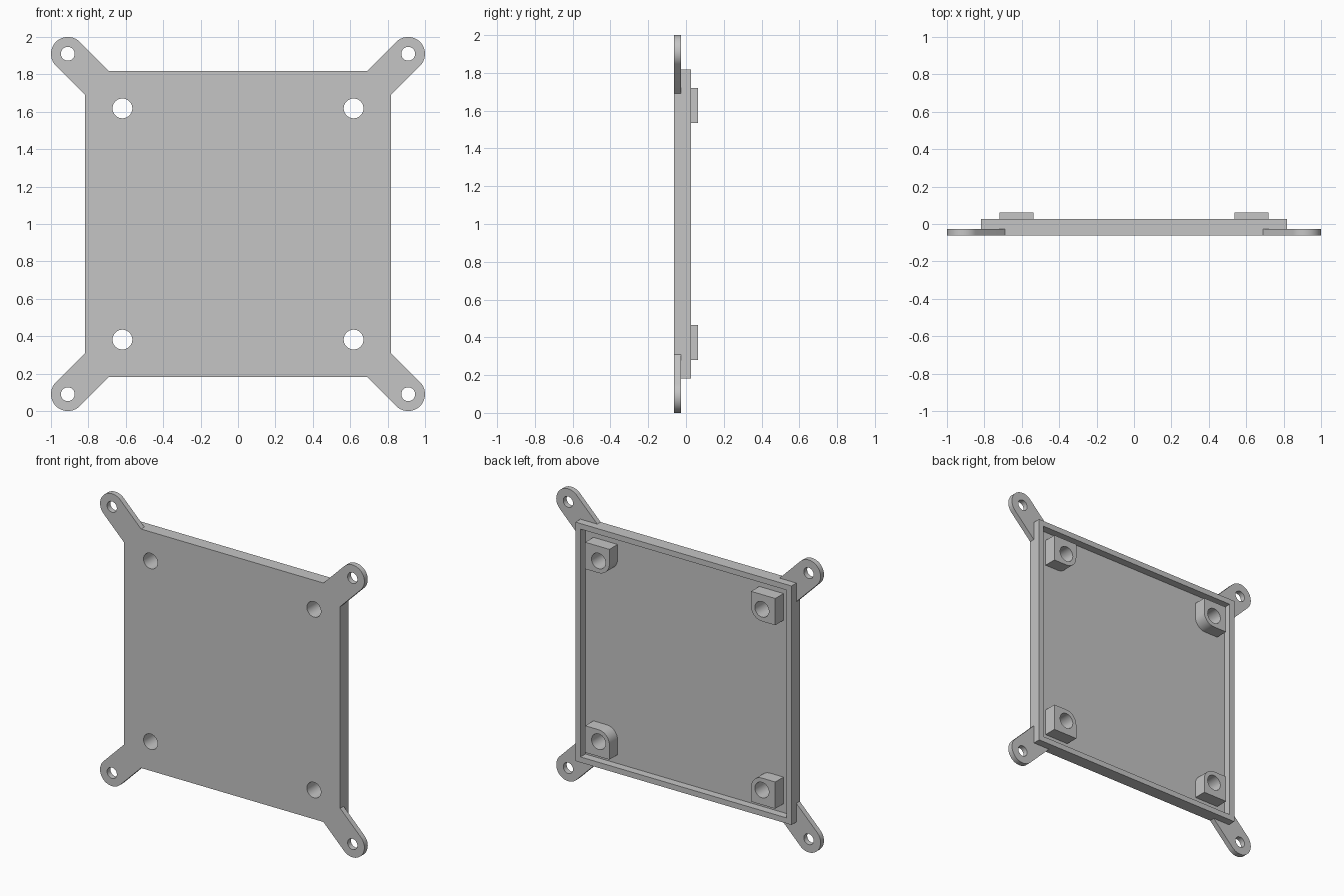
import bpy, bmesh, math

cube = bpy.data.objects.get("Cube")
if cube:
    bpy.data.objects.remove(cube, do_unlink=True)

FRONT, FLOOR, RIM, BACK = -0.0625, -0.026, 0.027, 0.0625
HALF = 0.817          # half side of the square plate
WALL = 0.038          # rim thickness
EAR, EAR_R = 0.91, 0.09
BOSS, BOSS_R = 0.618, 0.082
CORNERS = [(1, 1), (-1, 1), (-1, -1), (1, -1)]

grey = bpy.data.materials.new("light grey")
grey.use_nodes = True
colour = (0.56, 0.56, 0.56, 1)
grey.diffuse_color = colour
grey.node_tree.nodes["Principled BSDF"].inputs["Base Color"].default_value = colour


def arc(cx, cz, r, start, end, steps):
    angles = [math.radians(start + (end - start) * i / steps) for i in range(steps + 1)]
    return [(cx + r * math.cos(a), cz + r * math.sin(a)) for a in angles]


def prism(name, outline, y0, y1):
    """Extrude an x-z outline from y0 to y1, with z measured from the plate centre."""
    bm = bmesh.new()
    face = bm.faces.new([bm.verts.new((x, y0, z + 1)) for x, z in outline])
    moved = bmesh.ops.extrude_face_region(bm, geom=[face])["geom"]
    verts = [v for v in moved if isinstance(v, bmesh.types.BMVert)]
    bmesh.ops.translate(bm, verts=verts, vec=(0, y1 - y0, 0))
    bmesh.ops.recalc_face_normals(bm, faces=bm.faces)
    mesh = bpy.data.meshes.new(name)
    bm.to_mesh(mesh)
    bm.free()
    mesh.materials.append(grey)
    obj = bpy.data.objects.new(name, mesh)
    bpy.context.collection.objects.link(obj)
    return obj


def combine(target, tool, operation):
    """Apply a boolean and discard the tool."""
    bpy.context.view_layer.objects.active = target
    mod = target.modifiers.new(operation, "BOOLEAN")
    mod.operation, mod.solver, mod.object = operation, "EXACT", tool
    bpy.ops.object.modifier_apply(modifier=mod.name)
    bpy.data.objects.remove(tool, do_unlink=True)


def square(h):
    return [(h * sx, h * sz) for sx, sz in CORNERS]


# Flat base with four diagonal rounded ears
notch = HALF - EAR_R * math.sqrt(2)
outline = []
for i, (sx, sz) in enumerate(CORNERS):
    heading = 45 + 90 * i
    side_a, side_b = (HALF * sx, notch * sz), (notch * sx, HALF * sz)
    if i % 2:
        side_a, side_b = side_b, side_a
    outline += [side_a]
    outline += arc(EAR * sx, EAR * sz, EAR_R, heading - 90, heading + 90, 24)
    outline += [side_b]
plate = prism("mounting_plate", outline, FRONT, FLOOR)

# Raised rim around the back
rim = prism("rim", square(HALF), FLOOR, RIM)
combine(rim, prism("rim_opening", square(HALF - WALL), FLOOR - 0.1, RIM + 0.1), "DIFFERENCE")
combine(plate, rim, "UNION")

# Screw bosses, rounded on the corner nearest the centre
inner, outer = BOSS - BOSS_R, BOSS + 0.101
profile = arc(BOSS, BOSS, BOSS_R, 180, 270, 12) + [(outer, inner), (outer, outer), (inner, outer)]
for sx, sz in CORNERS:
    boss = prism("boss", [(x * sx, z * sz) for x, z in profile], FLOOR, BACK)
    combine(plate, boss, "UNION")

# Through holes in bosses and ears
for sx, sz in CORNERS:
    for place, radius in ((BOSS, 0.053), (EAR, 0.037)):
        circle = arc(place * sx, place * sz, radius, 0, 360, 40)[:-1]
        combine(plate, prism("hole_cutter", circle, FRONT - 0.1, BACK + 0.1), "DIFFERENCE")

# Merge coplanar faces and shade the round parts smoothly
bm = bmesh.new()
bm.from_mesh(plate.data)
bmesh.ops.remove_doubles(bm, verts=bm.verts, dist=0.0001)
bmesh.ops.dissolve_limit(bm, angle_limit=0.01, verts=bm.verts, edges=bm.edges)
bm.to_mesh(plate.data)
bm.free()
bpy.ops.object.select_all(action="DESELECT")
plate.select_set(True)
bpy.context.view_layer.objects.active = plate
bpy.ops.object.shade_smooth_by_angle(angle=math.radians(30))
